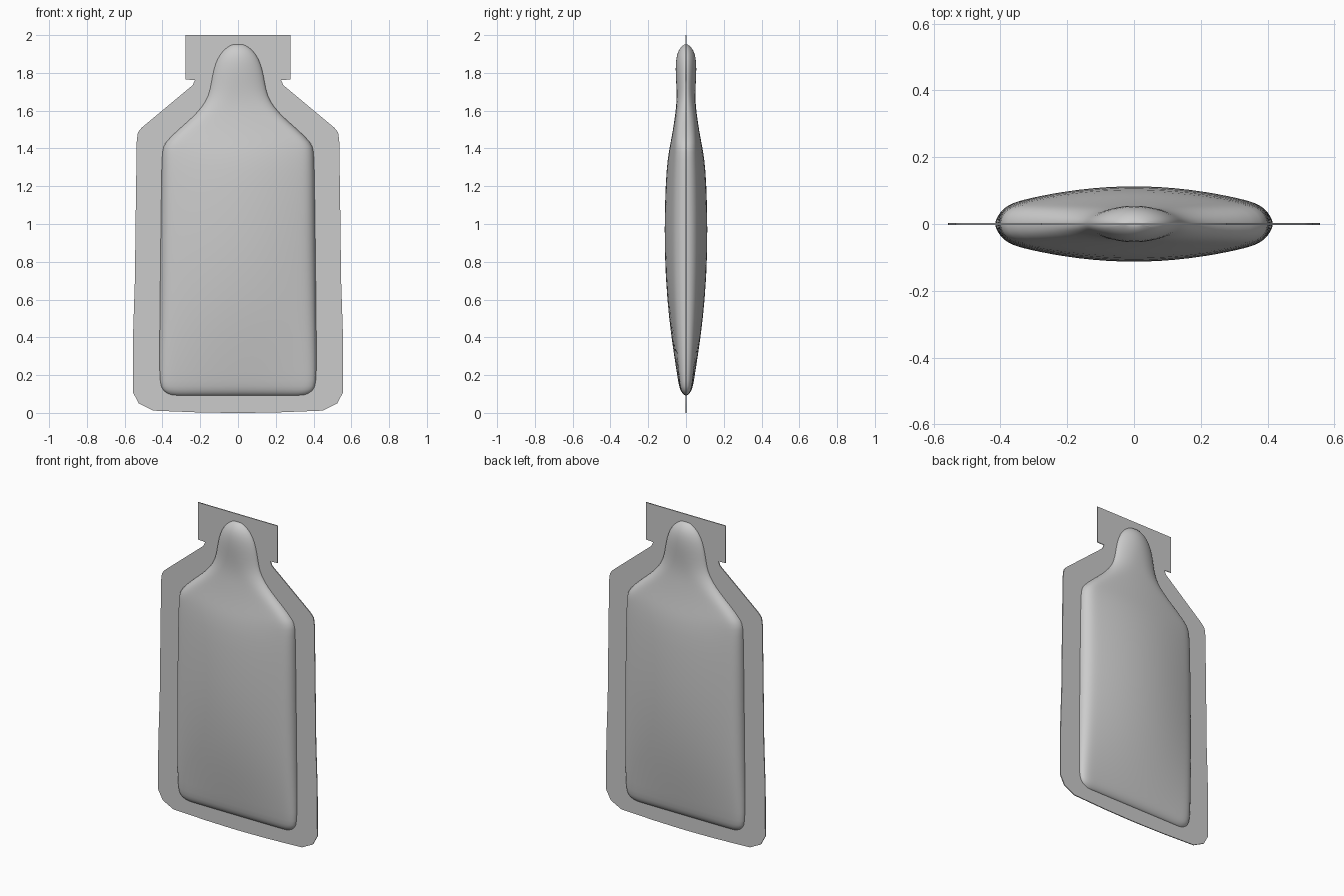
import bpy, bmesh
from math import sqrt, pi

# Pouch rows: height, half width, rim depth, dome depth, rim rounding width
ROWS = [
    (0.090, 0.335, 0.000, 0.000, 0.06),
    (0.097, 0.365, 0.012, 0.001, 0.06),
    (0.112, 0.392, 0.022, 0.003, 0.06),
    (0.135, 0.412, 0.030, 0.006, 0.06),
    (0.200, 0.419, 0.035, 0.012, 0.06),
    (0.400, 0.418, 0.044, 0.034, 0.06),
    (0.600, 0.416, 0.048, 0.053, 0.06),
    (0.850, 0.413, 0.050, 0.065, 0.06),
    (1.100, 0.410, 0.050, 0.063, 0.06),
    (1.300, 0.407, 0.048, 0.056, 0.06),
    (1.390, 0.404, 0.046, 0.044, 0.06),
    (1.430, 0.392, 0.045, 0.037, 0.06),
    (1.500, 0.318, 0.043, 0.026, 0.07),
    (1.560, 0.247, 0.042, 0.018, 0.08),
    (1.620, 0.190, 0.042, 0.010, 0.10),
    (1.680, 0.155, 0.042, 0.007, 0.12),
    (1.750, 0.142, 0.043, 0.009, 0.13),
    (1.820, 0.130, 0.045, 0.011, 0.13),
    (1.880, 0.108, 0.043, 0.010, 0.11),
    (1.920, 0.078, 0.034, 0.006, 0.08),
    (1.945, 0.044, 0.018, 0.002, 0.05),
    (1.955, 0.012, 0.000, 0.000, 0.05),
]
# Positions across the pouch, denser near the seam
HALF = [0, 0.2, 0.4, 0.6, 0.75, 0.85, 0.91, 0.95, 0.98, 1.0]
U = [-u for u in reversed(HALF[1:])] + HALF


def depth(u, w, rim, dome, width):
    s = min(w * (1 - abs(u)) / width, 1)
    return rim * sqrt(1 - (1 - s) ** 2) + dome * (1 - u * u)


# Filled pouch: front and back bulging skins welded along the seam
bm = bmesh.new()
for side in (-1, 1):
    grid = [[bm.verts.new((u * w, side * depth(u, w, r, d, k), z)) for u in U]
            for z, w, r, d, k in ROWS]
    for a, b in zip(grid, grid[1:]):
        for i in range(len(U) - 1):
            quad = (a[i], a[i + 1], b[i + 1], b[i])
            bm.faces.new(quad if side < 0 else quad[::-1])
bmesh.ops.remove_doubles(bm, verts=bm.verts, dist=0.0005)
bmesh.ops.recalc_face_normals(bm, faces=bm.faces)
for f in bm.faces:
    f.smooth = True
mesh = bpy.data.meshes.new("pouch")
bm.to_mesh(mesh)
bm.free()
pouch = bpy.data.objects.new("pouch", mesh)
bpy.context.collection.objects.link(pouch)
sub = pouch.modifiers.new("soften", 'SUBSURF')
sub.levels = sub.render_levels = 1

# Flat sealed border with tear-off head, cut out where the pouch sits
EDGE = [(0.22, 0.003), (0.45, 0.012), (0.525, 0.05), (0.557, 0.11),
        (0.556, 0.40), (0.546, 0.70), (0.541, 1.10), (0.536, 1.44),
        (0.530, 1.485), (0.510, 1.51), (0.240, 1.735), (0.228, 1.762),
        (0.278, 1.765), (0.278, 2.0)]
INNER = [(max(w - 0.008, 0.004), min(max(z, 0.097), 1.948))
         for z, w, *_ in ROWS]

curve = bpy.data.curves.new("seal_border", 'CURVE')
curve.dimensions = '2D'
curve.fill_mode = 'BOTH'
curve.extrude = 0.003


def add_loop(half):
    pts = half + [(-x, z) for x, z in reversed(half)]
    spline = curve.splines.new('POLY')
    spline.points.add(len(pts) - 1)
    for p, (x, z) in zip(spline.points, pts):
        p.co = (x, z, 0, 1)
    spline.use_cyclic_u = True


add_loop([(0.05, 0.0)] + EDGE)
add_loop(INNER[1:])
border = bpy.data.objects.new("seal_border", curve)
border.rotation_euler = (pi / 2, 0, 0)
bpy.context.collection.objects.link(border)
bpy.context.view_layer.objects.active = border
border.select_set(True)
bpy.ops.object.convert(target='MESH')
